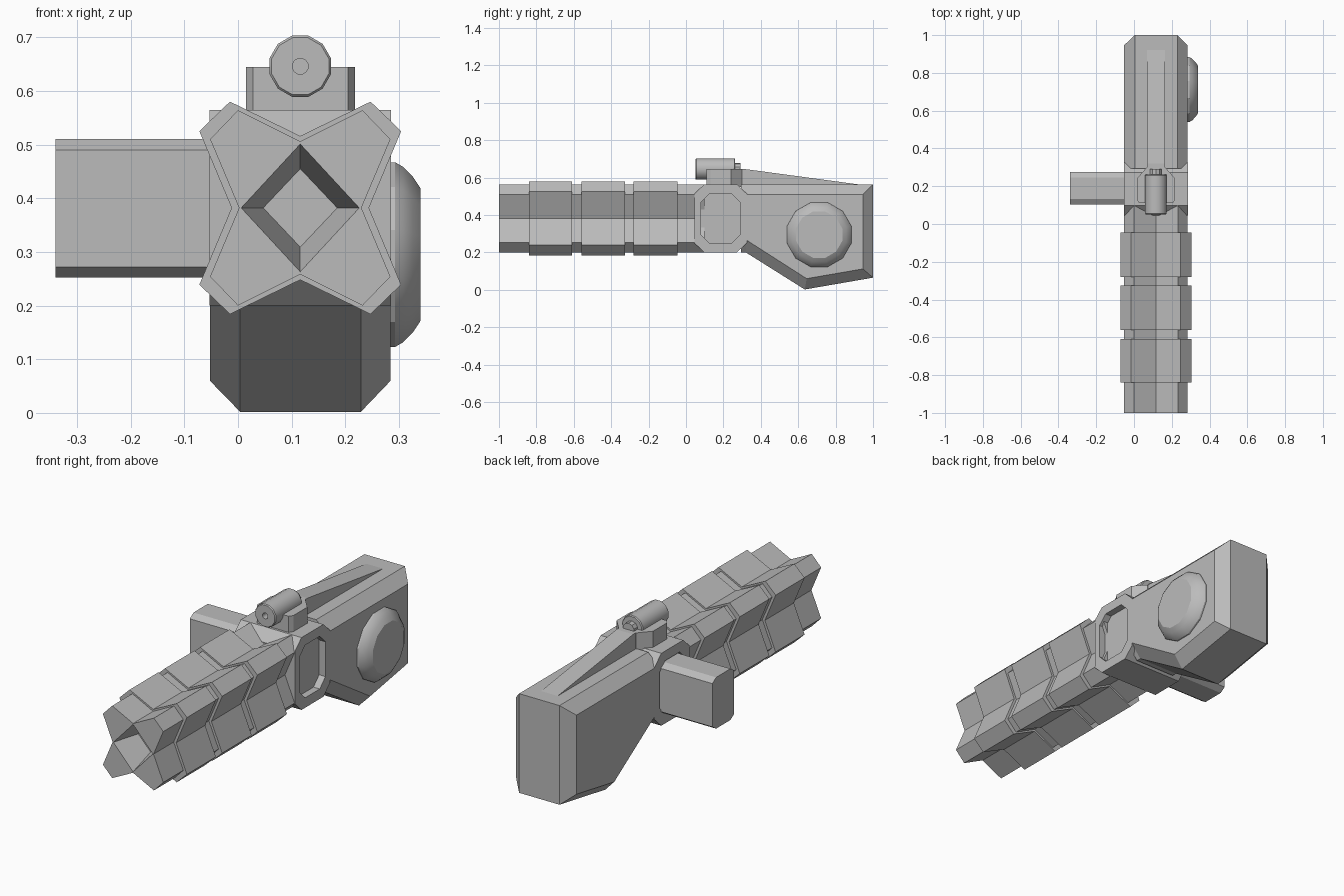
import bpy, bmesh, math
from mathutils import Vector

if "Cube" in bpy.data.objects:
    bpy.data.objects.remove(bpy.data.objects["Cube"])

CX, CZ = 0.116, 0.382          # barrel axis
XL, XR = -0.053, 0.285         # body sides

grey = bpy.data.materials.new("plain grey")
grey.diffuse_color = (0.5, 0.5, 0.5, 1)
grey.use_nodes = True
grey.node_tree.nodes["Principled BSDF"].inputs["Base Color"].default_value = grey.diffuse_color


def finish(name, bm, smooth=None):
    bmesh.ops.recalc_face_normals(bm, faces=bm.faces[:])
    me = bpy.data.meshes.new(name)
    bm.to_mesh(me)
    bm.free()
    me.materials.append(grey)
    ob = bpy.data.objects.new(name, me)
    bpy.context.collection.objects.link(ob)
    if smooth:
        bpy.ops.object.select_all(action='DESELECT')
        ob.select_set(True)
        bpy.context.view_layer.objects.active = ob
        bpy.ops.object.shade_smooth_by_angle(angle=math.radians(smooth))
    return ob


def loft(bm, loops, cap_start=True, cap_end=True):
    """Skin a list of equal-length point loops; returns the vertex rings."""
    rings = [[bm.verts.new(p) for p in lp] for lp in loops]
    n = len(rings[0])
    for a, b in zip(rings, rings[1:]):
        for i in range(n):
            j = (i + 1) % n
            bm.faces.new((a[i], a[j], b[j], b[i]))
    if cap_start:
        bm.faces.new(rings[0])
    if cap_end:
        bm.faces.new(rings[-1])
    return rings


def chamfered(u0, u1, v0, v1, cu, cv):
    return [(u0 + cu, v0), (u1 - cu, v0), (u1, v0 + cv), (u1, v1 - cv),
            (u1 - cu, v1), (u0 + cu, v1), (u0, v1 - cv), (u0, v0 + cv)]


def star(y, w, h, tx, tz, nx, nz):
    """Four-lobed section: notch, tip, tip, repeated around the axis."""
    q = [(0, nz), (tx, h), (w, tz), (nx, 0), (w, -tz), (tx, -h),
         (0, -nz), (-tx, -h), (-w, -tz), (-nx, 0), (-w, tz), (-tx, h)]
    return [(CX + x, y, CZ + z) for x, z in q]


def diamond(y, rx, rz):
    return [(CX, y, CZ + rz), (CX + rx, y, CZ), (CX, y, CZ - rz), (CX - rx, y, CZ)]


# barrel with tapered diamond bore
core = (0.168, 0.182, 0.116, 0.128, 0.114, 0.124)
bm = bmesh.new()
outer = loft(bm, [star(-1, *core), star(0.1, *core)], cap_start=False)[0]
bore = loft(bm, [diamond(-1, 0.110, 0.119), diamond(-0.86, 0.069, 0.073)], cap_start=False)[0]
for k in range(4):
    s = [outer[(3 * k + i) % 12] for i in range(4)]
    bm.faces.new(s + [bore[(k + 1) % 4], bore[k]])
finish("barrel", bm)

# raised barrel bands
for i, (y0, y1) in enumerate([(-0.84, -0.61), (-0.56, -0.325), (-0.28, -0.045)]):
    bm = bmesh.new()
    band = (0.188, 0.198, 0.131, 0.143, 0.128, 0.134)
    loft(bm, [star(y0, *band), star(y1, *band)])
    finish("barrel_band_%d" % (i + 1), bm)

# receiver with recessed side panels
bm = bmesh.new()
outline = chamfered(0.045, 0.325, 0.2, 0.564, 0.053, 0.05)
panel = chamfered(0.081, 0.288, 0.25, 0.515, 0.045, 0.045)
loft(bm, [[(x, y, z) for y, z in o] for x, o in
          [(XL + 0.035, panel), (XL, panel), (XL, outline),
           (XR, outline), (XR, panel), (XR - 0.035, panel)]])
finish("receiver", bm)

# stock with chamfered rim
mid = [(0.27, 0.564), (1, 0.564), (1, 0.065), (0.635, 0.002), (0.32, 0.2), (0.27, 0.2)]
side = [(0.27, 0.51), (0.946, 0.51), (0.946, 0.112), (0.645, 0.06), (0.32, 0.268), (0.27, 0.268)]
bm = bmesh.new()
e = 0.0005  # keep stock flush inside the receiver
loft(bm, [[(x, y, z) for y, z in p] for x, p in
          [(XL + e, side), (0.004, mid), (0.229, mid), (XR - e, side)]])
# keep the hidden front end from filling the recessed panels
for v in bm.verts:
    if v.co.y < 0.3:
        v.co.y = 0.295
finish("stock", bm)

# side magazine
bm = bmesh.new()
mag = chamfered(0.102, 0.276, 0.252, 0.51, 0.03, 0.02)
loft(bm, [[(x, y, z) for y, z in mag] for x in (-0.34, 0.0)])
finish("side_magazine", bm)

# round cover on the right of the stock
bm = bmesh.new()
rings = []
for x, r in [(0.27, 0.178), (0.293, 0.178), (0.308, 0.169), (0.326, 0.150), (0.34, 0.128)]:
    rings.append([(x, 0.712 + r * math.cos(a), 0.295 + r * math.sin(a))
                  for a in [math.tau * (k + 0.5) / 12 for k in range(12)]])
loft(bm, rings)
finish("round_cover", bm, 28)

# sight base
base = [(0.028, 0.11), (0.205, 0.11), (0.218, 0.13), (0.218, 0.24),
        (0.165, 0.3), (0.068, 0.3), (0.015, 0.24), (0.015, 0.13)]
bm = bmesh.new()
loft(bm, [[(x, y, z) for x, y in base] for z in (0.55, 0.645)])
finish("sight_base", bm)

# sloping spine
spine = [(0.28, 0.55), (0.28, 0.645), (0.32, 0.645), (0.92, 0.564), (0.92, 0.55)]
bm = bmesh.new()
loft(bm, [[(x, y, z) for y, z in spine] for x in (0.07, 0.163)])
finish("spine", bm)


def turned(name, profile, n):
    bm = bmesh.new()
    loft(bm, [[(CX + r * math.cos(math.tau * (k + .5) / n), y, 0.646 + r * math.sin(math.tau * (k + .5) / n))
               for k in range(n)] for y, r in profile])
    finish(name, bm, 35)


# sight tube with small front hole, and rear knob
turned("sight_tube", [(0.09, 0.015), (0.05, 0.015), (0.05, 0.055), (0.055, 0.059),
                      (0.258, 0.059), (0.263, 0.055)], 12)
turned("sight_knob", [(0.25, 0.032), (0.292, 0.032)], 10)
